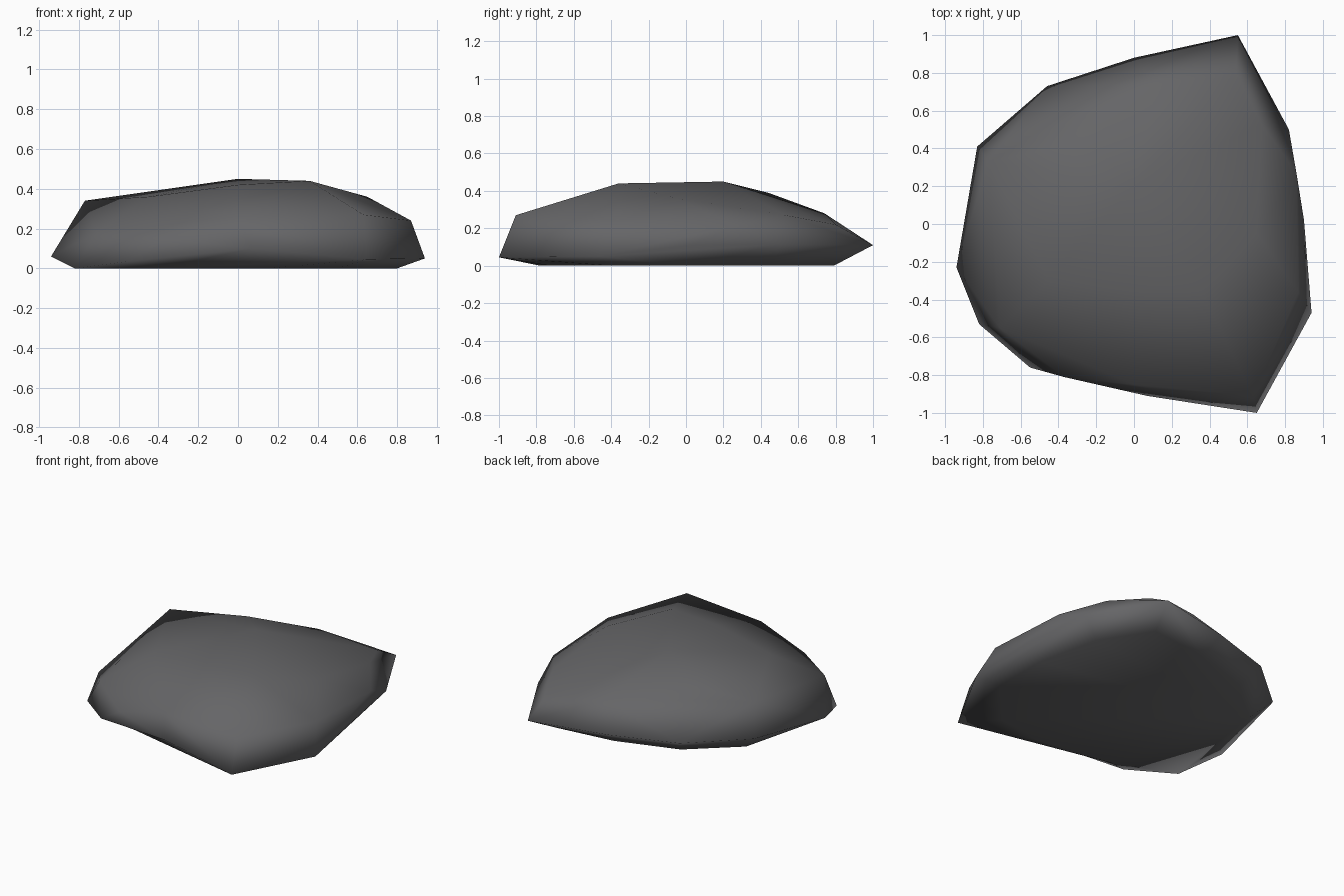
import bpy, bmesh
from mathutils import Vector

if "Cube" in bpy.data.objects:
    bpy.data.objects.remove(bpy.data.objects["Cube"])

# Contour points of a flat boulder, ring by ring
base = [(-.82, -.53), (-.8, -.1), (-.7, .32), (-.38, .6), (.05, .74), (.48, .79), (.7, .45),
        (.8, 0), (.8, -.4), (.5, -.73), (.15, -.78), (-.15, -.72), (-.4, -.7)]
rim = [(.55, 1, .11), (.82, .5, .115), (.9, .02, .11), (.94, -.47, .05), (.65, -1, .045),
       (.07, -.91, .1), (-.37, -.81, .15), (-.55, -.76, .035),
       (-.94, -.23, .06), (-.83, .41, .125), (-.46, .73, .115), (0, .88, .11)]
shoulder = [(.54, .8, .22), (.675, .53, .27), (.86, .27, .215), (.87, -.36, .24),
            (.63, -.91, .27), (0, -.85, .26), (-.71, -.55, .18), (-.77, .33, .34), (.12, .74, .28)]
crown = [(0, .2, .45), (.36, -.36, .44), (.65, -.05, .36), (-.235, .44, .39),
         (-.45, -.3, .36), (0, -.36, .42)]

# Rock: a faceted shell around the contour points
bm = bmesh.new()
for p in [(x, y, 0) for x, y in base] + rim + shoulder + crown:
    bm.verts.new(p)
bmesh.ops.convex_hull(bm, input=bm.verts)
bmesh.ops.delete(bm, geom=[v for v in bm.verts if not v.link_faces], context='VERTS')

# Hollow under the front lip: turn the edge that bridges it
ends = [Vector((.65, -1, .045)), Vector((-.55, -.76, .035))]
bridge = [e for e in bm.edges if len(e.link_faces) == 2
          and all(any((v.co - p).length < .001 for v in e.verts) for p in ends)]
if bridge:
    bmesh.ops.rotate_edges(bm, edges=bridge)
bmesh.ops.recalc_face_normals(bm, faces=bm.faces)
for f in bm.faces:
    f.smooth = True
mesh = bpy.data.meshes.new("flat_rock")
bm.to_mesh(mesh)
bm.free()
rock = bpy.data.objects.new("flat_rock", mesh)
bpy.context.collection.objects.link(rock)

# Single dark grey stone colour
stone = bpy.data.materials.new("dark grey stone")
stone.diffuse_color = (.13, .13, .135, 1)
stone.use_nodes = True
stone.node_tree.nodes["Principled BSDF"].inputs["Base Color"].default_value = stone.diffuse_color
mesh.materials.append(stone)
